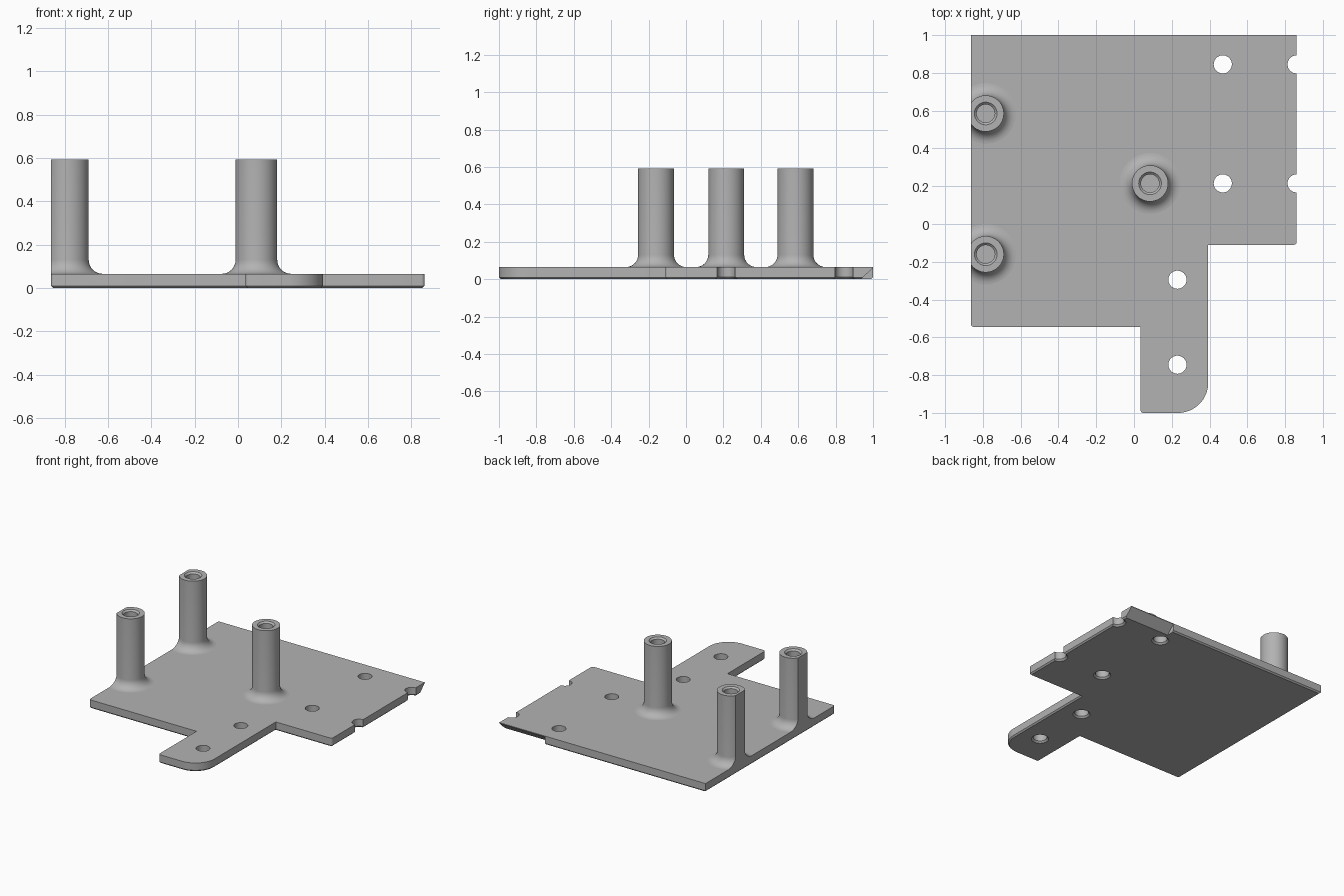
import bpy, bmesh, math
from mathutils import Vector

cube = bpy.data.objects.get("Cube")
if cube:
    bpy.data.objects.remove(cube)

THICK, CHAMFER, HOLE_R, LEFT = 0.065, 0.01, 0.048, -0.863

grey = bpy.data.materials.new("plain grey")
grey.use_nodes = True
grey.diffuse_color = (0.45, 0.45, 0.45, 1)
grey.node_tree.nodes["Principled BSDF"].inputs["Base Color"].default_value = grey.diffuse_color


def make_object(name, bm):
    bmesh.ops.recalc_face_normals(bm, faces=bm.faces[:])
    mesh = bpy.data.meshes.new(name)
    bm.to_mesh(mesh)
    bm.free()
    mesh.materials.append(grey)
    obj = bpy.data.objects.new(name, mesh)
    bpy.context.collection.objects.link(obj)
    return obj


def lathe(bm, profile, x, y, steps=48):
    """Closed solid turned from (radius, height) points."""
    rings = [[bm.verts.new((x + r * math.cos(math.tau * i / steps),
                            y + r * math.sin(math.tau * i / steps), z))
              for i in range(steps)] for r, z in profile]
    for low, high in zip(rings, rings[1:]):
        for i in range(steps):
            j = (i + 1) % steps
            bm.faces.new((low[i], low[j], high[j], high[i]))
    bm.faces.new(rings[0])
    bm.faces.new(rings[-1])


def rounded_outline(corners):
    """Outline from (x, y, radius) corners, in order around the plate."""
    points = []
    for i, (x, y, radius) in enumerate(corners):
        here = Vector((x, y))
        if not radius:
            points.append(here)
            continue
        before = (Vector(corners[i - 1][:2]) - here).normalized() * radius
        after = (Vector(corners[(i + 1) % len(corners)][:2]) - here).normalized() * radius
        steps = 16 if radius > 0.05 else 4
        for k in range(steps + 1):
            a = math.pi / 2 * k / steps
            points.append(here + before * (1 - math.sin(a)) + after * (1 - math.cos(a)))
    return points


def cut(target, cutter):
    cutter.hide_render = True
    cutter.hide_viewport = True
    mod = target.modifiers.new(cutter.name, "BOOLEAN")
    mod.operation, mod.solver, mod.object = "DIFFERENCE", "EXACT", cutter
    bpy.context.view_layer.objects.active = target
    bpy.ops.object.modifier_apply(modifier=mod.name)
    bpy.data.objects.remove(cutter)


# Base plate with a front tab and a chamfered lower rim
bm = bmesh.new()
outline = rounded_outline([
    (LEFT, -0.545, 0.015), (0.035, -0.545, 0), (0.035, -1, 0.015), (0.393, -1, 0.16),
    (0.393, -0.11, 0), (0.861, -0.11, 0.015), (0.861, 1, 0), (LEFT, 1, 0)])
top = bm.faces.new([bm.verts.new((p.x, p.y, THICK)) for p in outline])
result = bmesh.ops.extrude_face_region(bm, geom=[top], use_keep_orig=True)
bottom = next(g for g in result["geom"] if isinstance(g, bmesh.types.BMFace))
bmesh.ops.translate(bm, vec=(0, 0, CHAMFER - THICK), verts=bottom.verts[:])
bmesh.ops.recalc_face_normals(bm, faces=bm.faces[:])
bmesh.ops.inset_region(bm, faces=[bottom], thickness=CHAMFER, use_even_offset=True)
for v in bottom.verts:
    v.co.z = 0
plate = make_object("base_plate", bm)

# Screw holes and edge notches, countersunk underneath
bm = bmesh.new()
for x, y in ((0.47, 0.845), (0.47, 0.215), (0.23, -0.295), (0.23, -0.745),
             (0.861, 0.845), (0.861, 0.215)):
    lathe(bm, [(HOLE_R + 0.024, -0.012), (HOLE_R, 0.012), (HOLE_R, 0.1)], x, y)
cut(plate, make_object("hole_cutter", bm))

# Sloped relief under the back corner
bm = bmesh.new()
ends = [[bm.verts.new((x, y, z)) for y, z in ((0.915, -0.02), (1.02, 0.08), (1.02, -0.02))]
        for x in (0.48, 0.9)]
for i in range(3):
    j = (i + 1) % 3
    bm.faces.new((ends[0][i], ends[0][j], ends[1][j], ends[1][i]))
for end in ends:
    bm.faces.new(end)
cut(plate, make_object("relief_cutter", bm))

# Hollow standoffs with filleted feet; the outer pair is trimmed flush with the plate edge
POST_R, HEIGHT, FILLET = 0.096, 0.592, 0.065
foot = [(POST_R + FILLET * (1 - math.sin(a)), THICK + FILLET * (1 - math.cos(a)))
        for a in (math.pi / 2 * k / 8 for k in range(9))]
profile = [(foot[0][0], 0.03)] + foot + [
    (POST_R, HEIGHT), (0.06, HEIGHT), (HOLE_R, HEIGHT - 0.012), (HOLE_R, 0.2)]
parts = [plate]
for name, x, y in (("back_standoff", -0.785, 0.585), ("front_standoff", -0.785, -0.16),
                   ("middle_standoff", 0.085, 0.215)):
    bm = bmesh.new()
    lathe(bm, profile, x, y)
    trimmed = bmesh.ops.bisect_plane(
        bm, geom=bm.verts[:] + bm.edges[:] + bm.faces[:], plane_co=(LEFT, 0, 0),
        plane_no=(-1, 0, 0), clear_outer=True)
    rim = [g for g in trimmed["geom_cut"] if isinstance(g, bmesh.types.BMEdge)]
    if rim:
        bmesh.ops.contextual_create(bm, geom=rim)
    parts.append(make_object(name, bm))

# Smooth round walls, crisp edges
bpy.ops.object.select_all(action="DESELECT")
for obj in parts:
    obj.select_set(True)
bpy.context.view_layer.objects.active = plate
bpy.ops.object.shade_smooth_by_angle(angle=math.radians(30))
